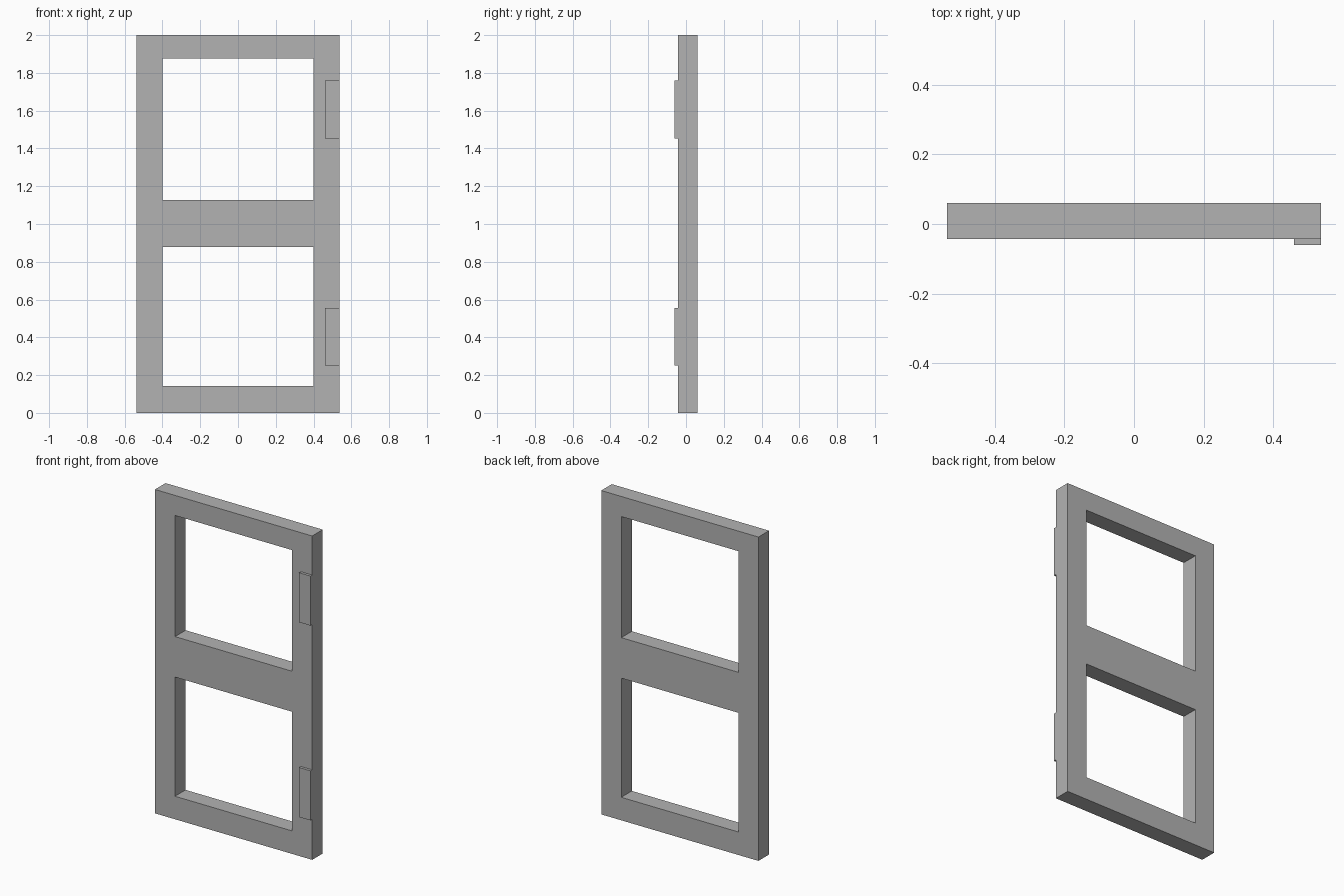
import bpy, bmesh

if "Cube" in bpy.data.objects:
    bpy.data.objects.remove(bpy.data.objects["Cube"])

grey = bpy.data.materials.new("plain grey")
grey.diffuse_color = (0.45, 0.45, 0.45, 1)
grey.use_nodes = True
grey.node_tree.nodes["Principled BSDF"].inputs["Base Color"].default_value = grey.diffuse_color


def finish(name, bm):
    bmesh.ops.recalc_face_normals(bm, faces=bm.faces)
    mesh = bpy.data.meshes.new(name)
    bm.to_mesh(mesh)
    bm.free()
    mesh.materials.append(grey)
    obj = bpy.data.objects.new(name, mesh)
    bpy.context.collection.objects.link(obj)
    return obj


def slab(name, xs, zs, y0, y1, holes=()):
    """Grid of cells in the xz plane, minus the holes, extruded from y0 to y1."""
    bm = bmesh.new()
    v = [[bm.verts.new((x, y0, z)) for z in zs] for x in xs]
    for i in range(len(xs) - 1):
        for j in range(len(zs) - 1):
            if (i, j) not in holes:
                bm.faces.new((v[i][j], v[i + 1][j], v[i + 1][j + 1], v[i][j + 1]))
    ext = bmesh.ops.extrude_face_region(bm, geom=bm.faces[:], use_keep_orig=True)
    moved = [g for g in ext["geom"] if isinstance(g, bmesh.types.BMVert)]
    bmesh.ops.translate(bm, verts=moved, vec=(0, y1 - y0, 0))
    return finish(name, bm)


# Door frame with two window openings
slab("door_frame", (-0.537, -0.40, 0.40, 0.537),
     (0, 0.142, 0.878, 1.128, 1.876, 2), -0.043, 0.06, {(1, 1), (1, 3)})

# Hinge plates on the front right edge
for name, z in (("lower_hinge", 0.25), ("upper_hinge", 1.453)):
    slab(name, (0.46, 0.537), (z, z + 0.306), -0.06, -0.043)
